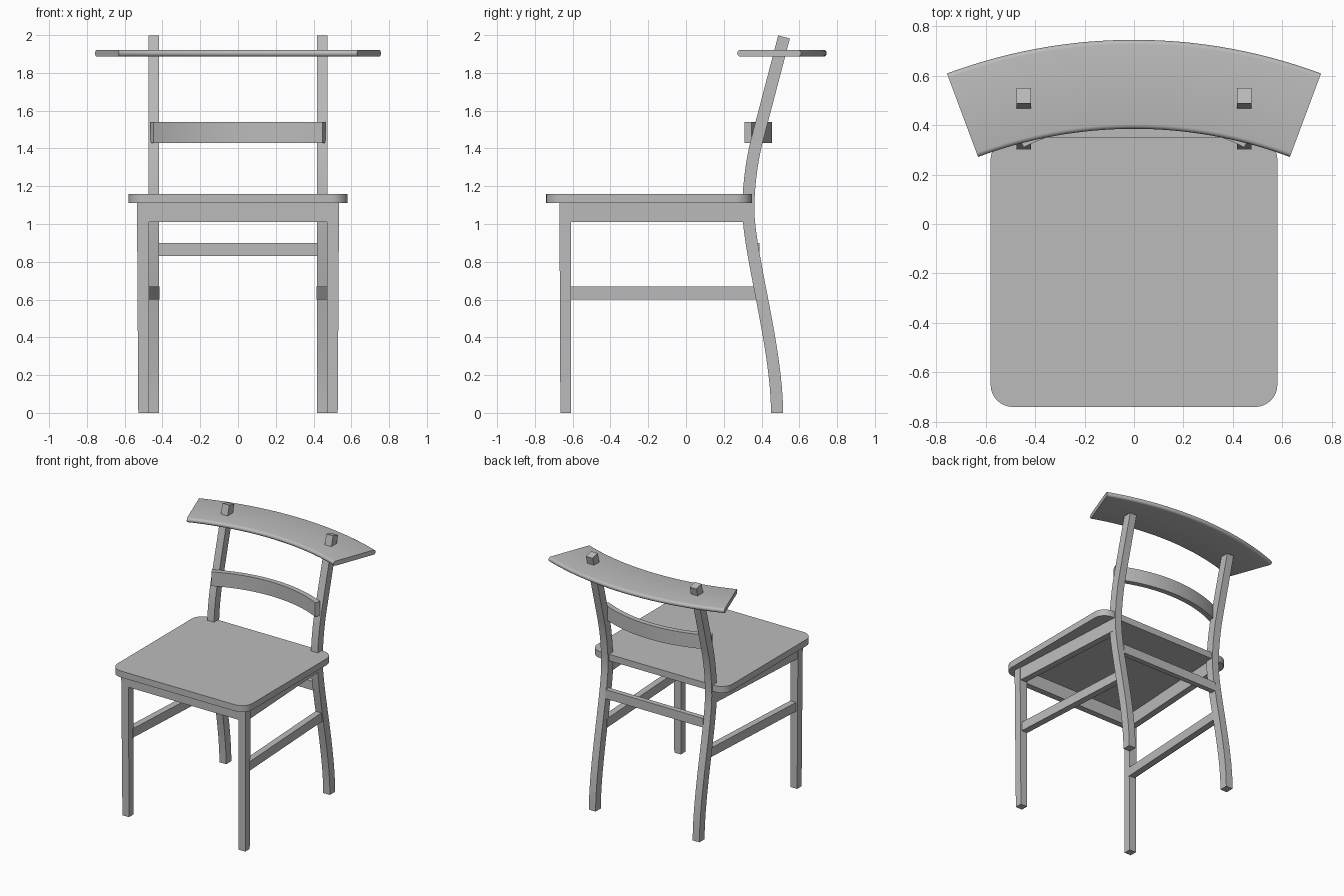
import bpy, bmesh, math
from mathutils import Vector
from mathutils.geometry import interpolate_bezier

cube = bpy.data.objects.get("Cube")
if cube:
    bpy.data.objects.remove(cube, do_unlink=True)

GREY = (0.5, 0.5, 0.5, 1)
mat = bpy.data.materials.new("plain grey")
mat.use_nodes = True
mat.diffuse_color = GREY
mat.node_tree.nodes["Principled BSDF"].inputs["Base Color"].default_value = GREY


def loft(name, rings, smooth=False):
    """Join matching closed rings of points into a capped solid."""
    bm = bmesh.new()
    loops = [[bm.verts.new(p) for p in ring] for ring in rings]
    n = len(loops[0])
    for a, b in zip(loops, loops[1:]):
        for i in range(n):
            j = (i + 1) % n
            bm.faces.new((a[i], a[j], b[j], b[i]))
    bm.faces.new(loops[0][::-1])
    bm.faces.new(loops[-1])
    bmesh.ops.recalc_face_normals(bm, faces=bm.faces)
    mesh = bpy.data.meshes.new(name)
    bm.to_mesh(mesh)
    bm.free()
    mesh.materials.append(mat)
    obj = bpy.data.objects.new(name, mesh)
    bpy.context.collection.objects.link(obj)
    if smooth:
        bpy.ops.object.select_all(action='DESELECT')
        obj.select_set(True)
        bpy.context.view_layer.objects.active = obj
        bpy.ops.object.shade_smooth_by_angle(angle=math.radians(35))
    return obj


def slab(name, plan, z0, z1, smooth=False):
    """Extrude a plan outline upward."""
    return loft(name, [[(x, y, z) for x, y in plan] for z in (z0, z1)], smooth)


def rect(x0, x1, y0, y1):
    return [(x0, y0), (x1, y0), (x1, y1), (x0, y1)]


def arc_sweep(name, section, centre_y, half_angle, steps=32):
    """Sweep a (radius, z) section around a vertical axis behind the chair's back."""
    rings = []
    for i in range(steps + 1):
        a = half_angle * (2 * i / steps - 1)
        rings.append([(r * math.sin(a), centre_y + r * math.cos(a), z) for r, z in section])
    return loft(name, rings, True)


# Seat panel with rounded corners
plan = []
radius = 0.09
for k, (cx, cy) in enumerate(rect(-0.58 + radius, 0.58 - radius, -0.74 + radius, 0.35 - radius)):
    for i in range(9):
        a = math.pi + (k + i / 8) * math.pi / 2
        plan.append((cx + radius * math.cos(a), cy + radius * math.sin(a)))
slab("seat", plan, 1.11, 1.16, True)

# Side view centreline of the bent rear legs
path = interpolate_bezier(Vector((0.482, 0)), Vector((0.482, 0.35)),
                          Vector((0.33, 0.85)), Vector((0.33, 1.08)), 17)
path += interpolate_bezier(Vector((0.33, 1.08)), Vector((0.33, 1.22)),
                           Vector((0.355, 1.37)), Vector((0.38, 1.46)), 9)[1:]
path.append(Vector((0.519, 1.99)))

for side, s in (("left", 1), ("right", -1)):
    # Rear leg, continuing up as the back post
    rings = []
    for i, p in enumerate(path):
        t = (path[min(i + 1, len(path) - 1)] - path[max(i - 1, 0)]).normalized()
        if i == 0:
            t = Vector((0, 1))
        n = Vector((t.y, -t.x)) * 0.032
        rings.append([(s * x, q.x, q.y) for x, q in
                      ((0.417, p - n), (0.475, p - n), (0.475, p + n), (0.417, p + n))])
    loft(side + "_rear_leg", rings, True)

    # Front leg, slightly tapered
    loft(side + "_front_leg", [
        [(s * x, y, 0) for x, y in rect(0.472, 0.528, -0.665, -0.61)],
        [(s * x, y, 1.11) for x, y in rect(0.472, 0.535, -0.67, -0.61)]])

    # Side rails converge toward the back
    for part, out, z0, z1 in (("apron", 0.53, 1.01, 1.11), ("stretcher", 0.52, 0.6, 0.67)):
        slab(side + "_" + part,
             [(s * x, y) for x, y in ((out - 0.05, -0.62), (out, -0.62),
                                      (out - 0.055, 0.34 if part == "apron" else 0.38),
                                      (out - 0.105, 0.34 if part == "apron" else 0.38))], z0, z1)

# Cross rails
slab("front_apron", rect(-0.48, 0.48, -0.668, -0.62), 1.01, 1.11)
slab("rear_stretcher", rect(-0.42, 0.42, 0.35, 0.39), 0.83, 0.9)

# Curved back slat
arc_sweep("back_slat", rect(1.0, 1.04, 1.43, 1.54), -0.585, math.radians(26.5))

# Broad curved top rail with half-round long edges
half = 0.018
section = []
for r, start in ((2.165 - half, -math.pi / 2), (1.805 + half, math.pi / 2)):
    for i in range(9):
        a = start + math.pi * i / 8
        section.append((r + half * math.cos(a), 1.904 + half * math.sin(a)))
arc_sweep("top_rail", section, -1.42, math.radians(20.45))
